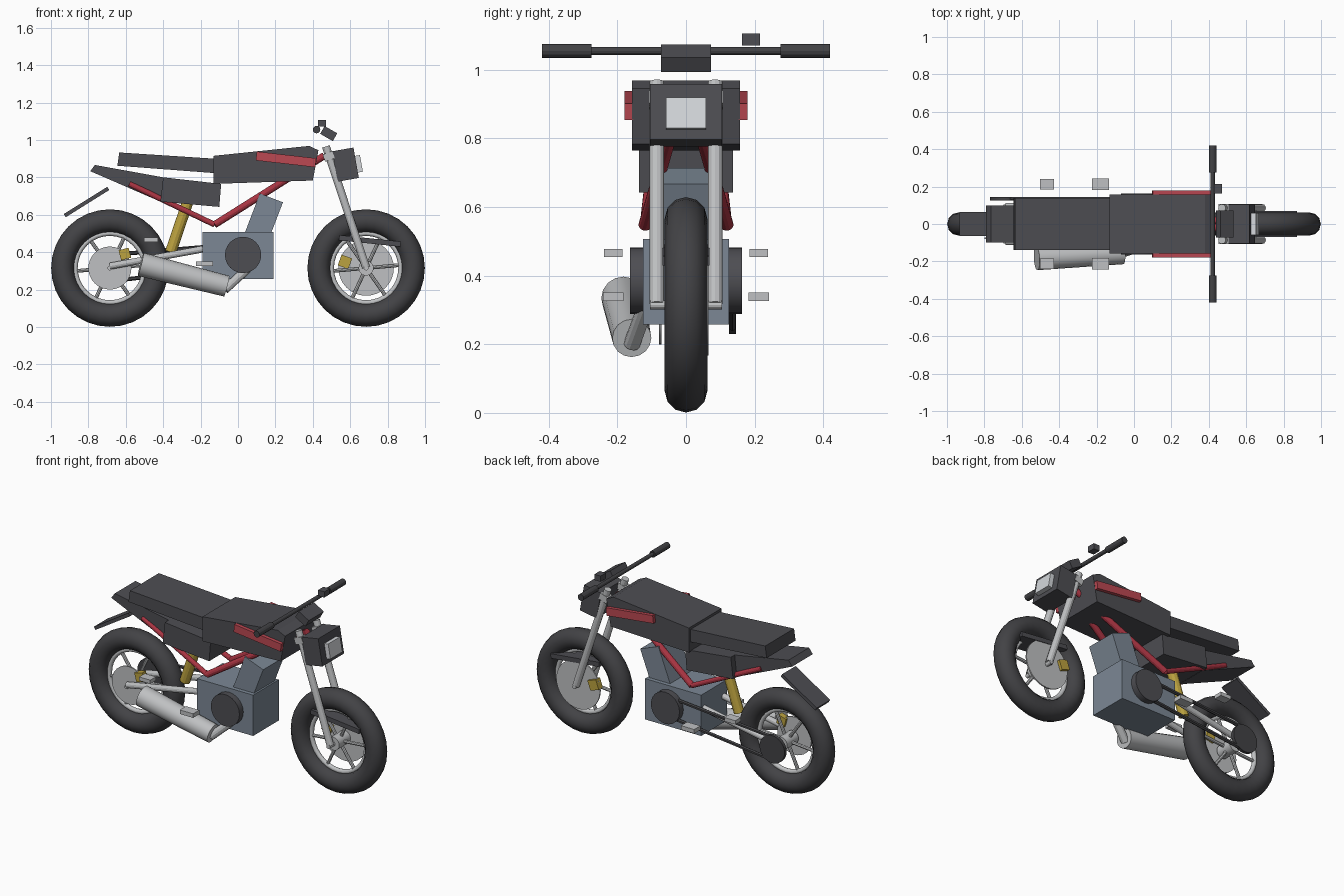
import bpy, bmesh, math
from mathutils import Vector, Matrix

cube = bpy.data.objects.get("Cube")
if cube:
    bpy.data.objects.remove(cube, do_unlink=True)


def material(name, *rgb):
    m = bpy.data.materials.new(name)
    m.use_nodes = True
    m.diffuse_color = (*rgb, 1)
    m.node_tree.nodes["Principled BSDF"].inputs["Base Color"].default_value = (*rgb, 1)
    return m


BODY = material("charcoal body", .075, .075, .085)
RUBBER = material("dark rubber", .055, .055, .06)
METAL = material("light metal", .52, .53, .54)
ENGINE = material("blue grey engine", .2, .245, .3)
RED = material("red trim", .5, .065, .085)
FRAME = material("deep red frame", .4, .035, .055)
GOLD = material("gold", .5, .36, .05)
LENS = material("pale lens", .66, .68, .71)
SIDES = ((-1, "front_side"), (1, "back_side"))


def finish(name, bm, mat, smooth=False):
    bmesh.ops.recalc_face_normals(bm, faces=bm.faces)
    mesh = bpy.data.meshes.new(name)
    bm.to_mesh(mesh)
    bm.free()
    mesh.materials.append(mat)
    ob = bpy.data.objects.new(name, mesh)
    bpy.context.collection.objects.link(ob)
    if smooth:
        bpy.ops.object.select_all(action='DESELECT')
        ob.select_set(True)
        bpy.context.view_layer.objects.active = ob
        bpy.ops.object.shade_smooth_by_angle(angle=math.radians(35))
    return ob


def box(name, center, size, mat, pitch=0):
    """Box whose length is raised by pitch degrees toward +x."""
    bm = bmesh.new()
    bmesh.ops.create_cube(bm, size=1, matrix=Matrix.Translation(center)
                          @ Matrix.Rotation(math.radians(-pitch), 4, 'Y')
                          @ Matrix.Diagonal((*size, 1)))
    return finish(name, bm, mat)


def prism(name, profile, half, mat):
    """Side profile in x and z, extruded across y."""
    bm = bmesh.new()
    face = bm.faces.new([bm.verts.new((x, -half, z)) for x, z in profile])
    out = bmesh.ops.extrude_face_region(bm, geom=[face])["geom"]
    bmesh.ops.translate(bm, vec=(0, 2 * half, 0),
                        verts=[v for v in out if isinstance(v, bmesh.types.BMVert)])
    return finish(name, bm, mat)


def tube(name, a, b, r, mat, r2=None, sides=12):
    a, b = Vector(a), Vector(b)
    d = b - a
    bm = bmesh.new()
    bmesh.ops.create_cone(bm, cap_ends=True, segments=sides, radius1=r,
                          radius2=r if r2 is None else r2, depth=d.length,
                          matrix=Matrix.Translation((a + b) / 2)
                          @ d.to_track_quat('Z', 'Y').to_matrix().to_4x4())
    return finish(name, bm, mat, sides > 12)


def disc(name, x, z, y0, y1, r, mat, sides=24):
    return tube(name, (x, y0, z), (x, y1, z), r, mat, sides=sides)


def ring(name, x, z, major, minor, mat):
    bm = bmesh.new()
    circle = bmesh.ops.create_circle(bm, segments=12, radius=minor,
                                     matrix=Matrix.Translation((major, 0, 0))
                                     @ Matrix.Rotation(math.pi / 6, 4, 'Z'))
    bmesh.ops.spin(bm, geom=circle["verts"] + bm.edges[:], cent=(0, 0, 0),
                   axis=(0, 1, 0), angle=math.tau, steps=32, use_merge=True)
    bmesh.ops.remove_doubles(bm, verts=bm.verts, dist=.0005)
    bmesh.ops.translate(bm, verts=bm.verts, vec=(x, 0, z))
    return finish(name, bm, mat, True)


# Wheels
AXLE = .315
for label, x in (("rear", -.685), ("front", .685)):
    ring(label + "_tyre", x, AXLE, .252, .062, RUBBER)
    ring(label + "_rim", x, AXLE, .186, .014, METAL)
    disc(label + "_hub", x, AXLE, -.055, .055, .04, METAL)
    disc(label + "_axle", x, AXLE, -.105, .105, .013, METAL, 12)
    for i in range(6):
        a = math.radians(60 * i + 5)
        tube(f"{label}_spoke_{i + 1}", (x, 0, AXLE),
             (x + .19 * math.cos(a), 0, AXLE + .19 * math.sin(a)), .01, METAL, sides=8)

# Brakes
disc("rear_brake_disc", -.685, AXLE, -.079, -.071, .115, METAL, 32)
disc("front_brake_disc", .685, AXLE, .058, .066, .148, METAL, 32)
box("rear_caliper", (-.605, -.075, .39), (.055, .035, .055), GOLD, 15)
box("front_caliper", (.572, .063, .348), (.06, .04, .06), GOLD, -20)

# Engine
box("engine_block", (0, 0, .382), (.38, .25, .25), ENGINE)
box("engine_cylinder", (.125, 0, .55), (.132, .2, .3), ENGINE, -21)
for s, side in SIDES:
    disc("engine_cover_" + side, .027, .385, s * .12, s * .163, .097, BODY)

# Chain drive
disc("rear_sprocket", -.685, AXLE, .125, .145, .085, RUBBER)
for s, label in ((1, "upper"), (-1, "lower")):
    tube("chain_" + label, (-.685, .135, AXLE + s * .07),
         (.027, .135, .385 + s * .06), .011, RUBBER, sides=6)

# Frame, swingarm, forks and pegs
for s, side in SIDES:
    pivot = (-.125, s * .12, .547)
    tube("frame_front_tube_" + side, pivot, (.46, s * .015, .915), .019, FRAME)
    tube("frame_rear_tube_" + side, pivot, (-.58, s * .095, .765), .015, FRAME)
    tube("swingarm_" + side, (-.685, s * .095, .325), (-.14, s * .095, .425), .018, METAL)
    tube("fork_" + side, (.685, s * .085, .318), (.47, s * .085, .965), .021, METAL)
    box("fork_clamp_" + side, (.485, s * .085, .912), (.055, .045, .04), METAL, 20)
    box("front_peg_" + side, (-.18, s * .212, .338), (.09, .06, .025), METAL)
    box("rear_peg_" + side, (-.465, s * .212, .466), (.075, .055, .023), METAL)
tube("rear_shock", (-.36, 0, .4), (-.265, 0, .68), .03, GOLD)

# Exhaust
tube("muffler", (-.52, -.183, .335), (-.06, -.158, .218), .064, METAL, .057, 16)
tube("exhaust_pipe", (-.07, -.158, .2), (.05, -.118, .31), .024, METAL)

# Bodywork
prism("fuel_tank", [(-.13, .765), (.4, .783), (.43, .945), (.38, .968), (-.13, .915)],
      .158, BODY)
prism("seat", [(-.645, .862), (-.13, .823), (-.13, .9), (-.635, .933)], .14, BODY)
prism("tail", [(-.79, .833), (-.41, .668), (-.4, .8), (-.765, .866)], .1, BODY)
prism("side_panel", [(-.415, .67), (-.1, .642), (-.09, .765), (-.4, .8)], .137, BODY)
for s, side in SIDES:
    box("tank_stripe_" + side, (.257, s * .166, .896), (.32, .027, .048), RED, -6.5)
box("rear_fender", (-.81, 0, .668), (.275, .13, .02), BODY, 32)
box("front_fender", (.705, 0, .46), (.33, .138, .028), BODY, -6)

# Headlight and controls
box("headlight_shell", (.575, 0, .868), (.115, .21, .165), BODY, 10)
box("headlight_lens", (.645, 0, .872), (.03, .116, .09), LENS, 10)
tube("handlebar", (.42, -.4, 1.055), (.42, .4, 1.055), .012, RUBBER)
for s, side in SIDES:
    tube("grip_" + side, (.42, s * .275, 1.055), (.42, s * .42, 1.055), .02, RUBBER)
box("switch_box", (.45, .189, 1.088), (.042, .052, .035), BODY)
box("instrument_panel", (.485, 0, 1.034), (.078, .146, .048), BODY, -30)
